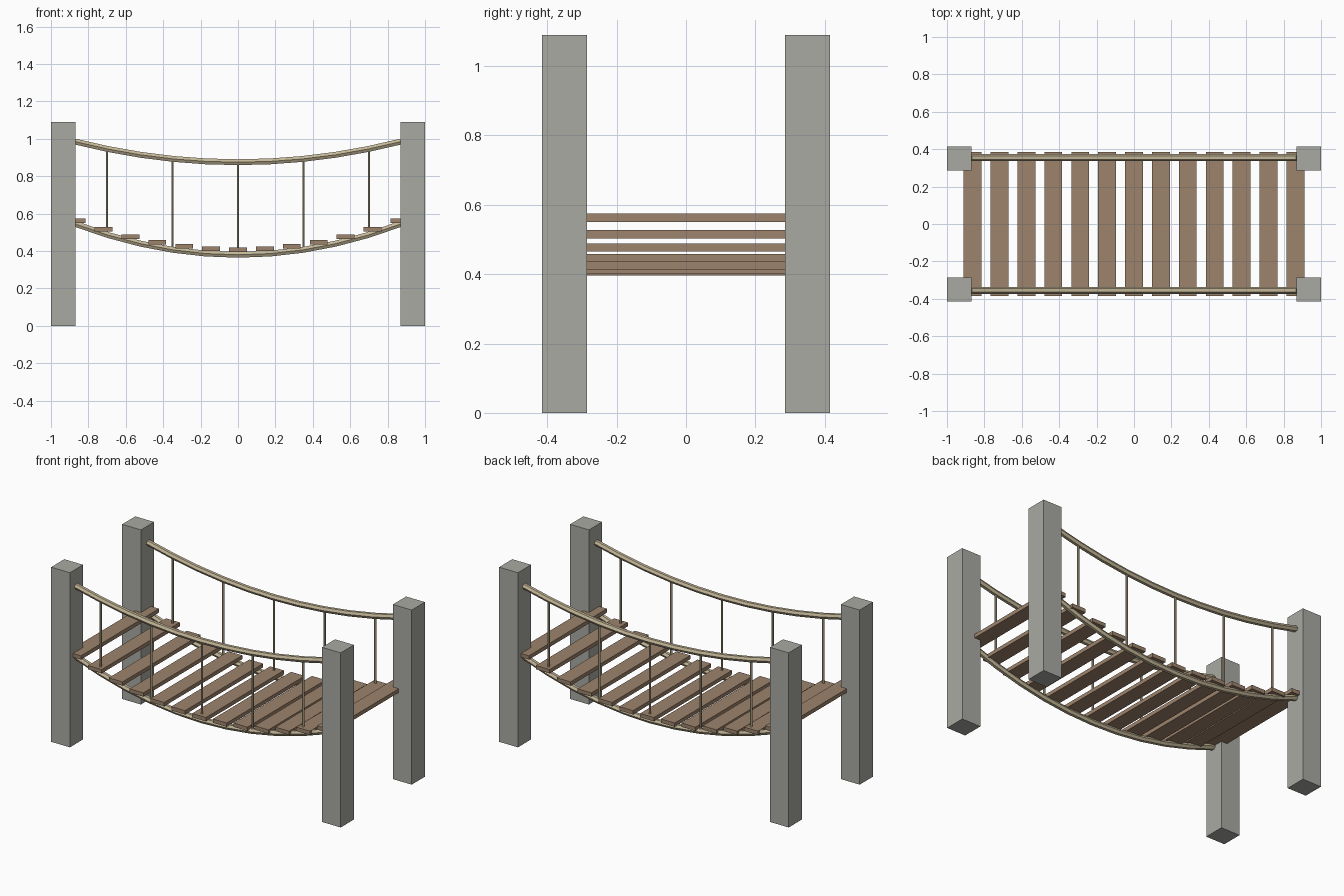
import bpy, bmesh, math
from mathutils import Vector

if "Cube" in bpy.data.objects:
    bpy.data.objects.remove(bpy.data.objects["Cube"])


def material(name, rgb):
    m = bpy.data.materials.new(name)
    m.diffuse_color = (*rgb, 1)
    m.use_nodes = True
    m.node_tree.nodes["Principled BSDF"].inputs["Base Color"].default_value = m.diffuse_color
    return m


STONE = material("stone", (0.40, 0.40, 0.37))
WOOD = material("plank_wood", (0.34, 0.23, 0.15))
ROPE = material("rope", (0.55, 0.47, 0.31))


def finish(name, bm, mat):
    bmesh.ops.recalc_face_normals(bm, faces=bm.faces)
    me = bpy.data.meshes.new(name)
    bm.to_mesh(me)
    bm.free()
    me.materials.append(mat)
    ob = bpy.data.objects.new(name, me)
    bpy.context.collection.objects.link(ob)
    return ob


def box(name, centre, size, mat):
    bm = bmesh.new()
    bmesh.ops.create_cube(bm, size=1)
    bmesh.ops.scale(bm, vec=size, verts=bm.verts)
    bmesh.ops.translate(bm, vec=centre, verts=bm.verts)
    return finish(name, bm, mat)


def tube(name, points, radius, mat, sides=6):
    """Flat-sided tube along a path lying in an xz plane."""
    bm = bmesh.new()
    pts = [Vector(p) for p in points]
    side = Vector((0, 1, 0))
    rings = []
    for i, p in enumerate(pts):
        d = (pts[min(i + 1, len(pts) - 1)] - pts[max(i - 1, 0)]).normalized()
        up = d.cross(side)
        angles = [math.tau * k / sides for k in range(sides)]
        rings.append([bm.verts.new(p + radius * (side * math.cos(a) + up * math.sin(a)))
                      for a in angles])
    for a, b in zip(rings, rings[1:]):
        for k in range(sides):
            j = (k + 1) % sides
            bm.faces.new((a[k], a[j], b[j], b[k]))
    bm.faces.new(rings[0])
    bm.faces.new(rings[-1])
    return finish(name, bm, mat)


def sag(x, low, rise):
    return low + rise * (x / 0.87) ** 2


def lower(x):
    return sag(x, 0.38, 0.165)


def upper(x):
    return sag(x, 0.875, 0.11)


# corner posts
for sx in (-1, 1):
    for sy in (-1, 1):
        box("post", (sx * 0.935, sy * 0.35, 0.545), (0.13, 0.13, 1.09), STONE)

# level planks following the sag
for i in range(13):
    x = -0.863 + i * 1.726 / 12
    box("plank", (x, 0, sag(x, 0.408, 0.157)), (0.095, 0.77, 0.024), WOOD)

# ropes and hangers on both sides
for y in (-0.355, 0.355):
    xs = [-0.87 + 0.174 * i for i in range(11)]
    tube("deck_rope", [(x, y, lower(x)) for x in xs], 0.018, ROPE)
    tube("hand_rope", [(x, y, upper(x)) for x in xs], 0.018, ROPE)
    for x in (-0.7, -0.35, 0, 0.35, 0.7):
        tube("hanger", [(x, y, lower(x)), (x, y, upper(x))], 0.007, ROPE)
